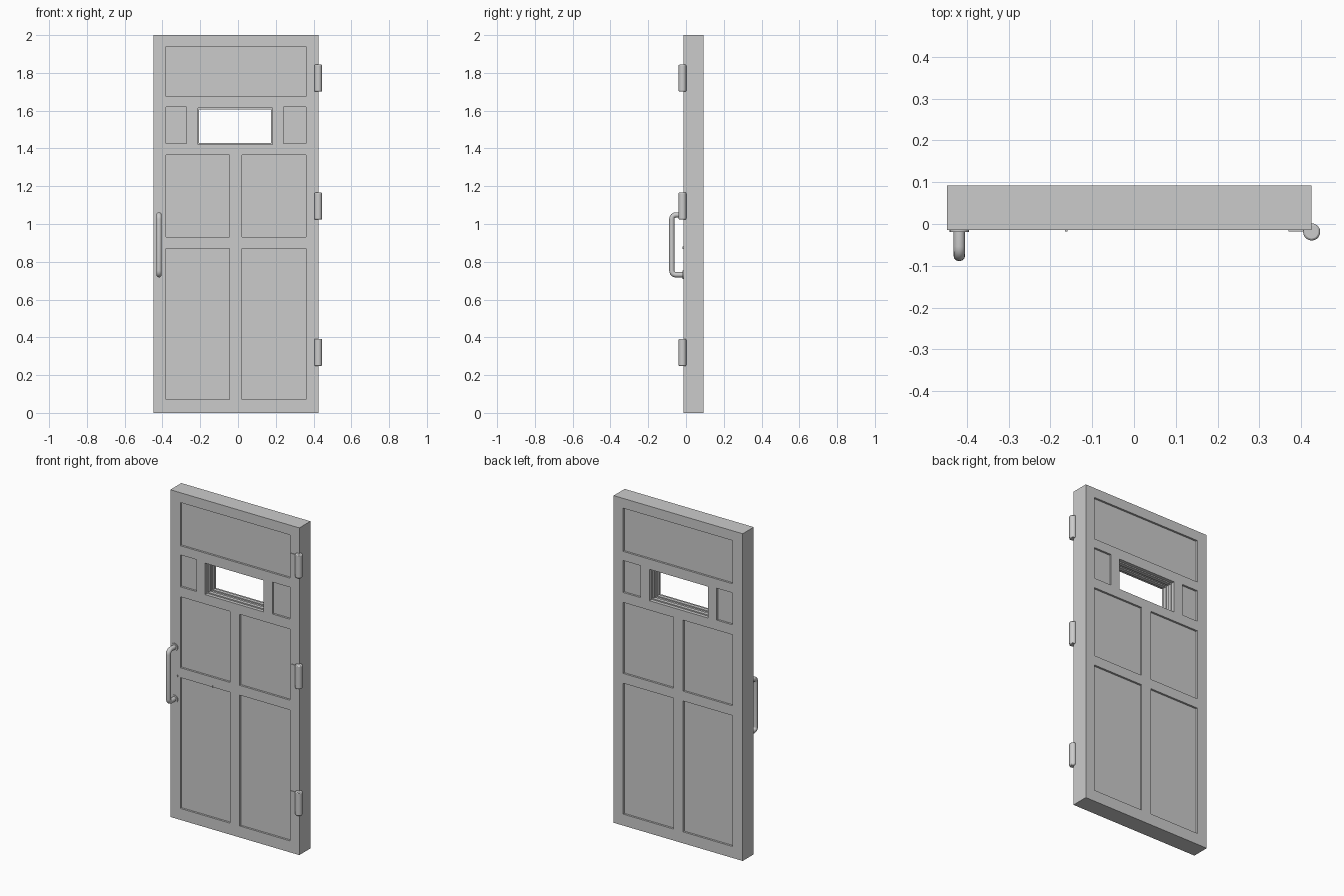
import bpy, bmesh, math
from mathutils import Matrix, Vector

if "Cube" in bpy.data.objects:
    bpy.data.objects.remove(bpy.data.objects["Cube"])

FRONT, BACK = -0.0145, 0.092
LEFT, RIGHT = -0.448, 0.425
MID = (LEFT + RIGHT) / 2
DEPTH = 0.012


def boxes(name, items, bevel=0):
    """One object from boxes given as (x0, x1, y0, y1, z0, z1)."""
    bm = bmesh.new()
    for x0, x1, y0, y1, z0, z1 in items:
        m = Matrix.Translation(((x0 + x1) / 2, (y0 + y1) / 2, (z0 + z1) / 2))
        m = m @ Matrix.Diagonal((x1 - x0, y1 - y0, z1 - z0, 1))
        bmesh.ops.create_cube(bm, size=1, matrix=m)
    return finish(name, bm, bevel)


def finish(name, bm, bevel=0, smooth=False):
    me = bpy.data.meshes.new(name)
    bm.to_mesh(me)
    bm.free()
    ob = bpy.data.objects.new(name, me)
    bpy.context.collection.objects.link(ob)
    if bevel:
        b = ob.modifiers.new("bevel", 'BEVEL')
        b.width, b.segments, b.limit_method = bevel, 2, 'ANGLE'
    if smooth:
        smooth_shade(ob)
    return ob


def smooth_shade(ob):
    bpy.ops.object.select_all(action='DESELECT')
    ob.select_set(True)
    bpy.context.view_layer.objects.active = ob
    bpy.ops.object.shade_smooth_by_angle(angle=math.radians(40))


def cylinder(name, r, length, matrix, bevel=0, sides=20):
    bm = bmesh.new()
    bmesh.ops.create_cone(bm, cap_ends=True, segments=sides, radius1=r,
                          radius2=r, depth=length, matrix=matrix)
    return finish(name, bm, bevel, True)


# Door slab with window opening and recessed panels on both faces
door = boxes("door_slab", [(LEFT, RIGHT, FRONT, BACK, 0, 2)])
px0, px1 = LEFT + 0.068, RIGHT - 0.064
W = (-0.213, 0.183, 1.422, 1.614)
panels = [(px0, px1, 1.676, 1.94),
          (px0, -0.272, 1.425, 1.62), (0.242, px1, 1.425, 1.62)]
for z0, z1 in ((0.93, 1.364), (0.07, 0.87)):
    panels += [(px0, MID - 0.033, z0, z1), (MID + 0.033, px1, z0, z1)]
cuts = [(W[0], W[1], FRONT - 0.1, BACK + 0.1, W[2], W[3])]
for x0, x1, z0, z1 in panels:
    cuts.append((x0, x1, FRONT - 0.05, FRONT + DEPTH, z0, z1))
    cuts.append((x0, x1, BACK - DEPTH, BACK + 0.05, z0, z1))
cutter = boxes("panel_cutter", cuts)
cutter.hide_render = True
mod = door.modifiers.new("cut", 'BOOLEAN')
mod.operation, mod.solver, mod.object = 'DIFFERENCE', 'EXACT', cutter
bpy.context.view_layer.objects.active = door
bpy.ops.object.modifier_apply(modifier=mod.name)
bpy.data.objects.remove(cutter)

# Stepped lining inside the window: two narrow lips with a slot between
lips = []
t = 0.007
for y0, y1 in ((0.006, 0.028), (0.049, 0.071)):
    lips += [(W[0], W[0] + t, y0, y1, W[2], W[3]),
             (W[1] - t, W[1], y0, y1, W[2], W[3]),
             (W[0] + t, W[1] - t, y0, y1, W[2], W[2] + t),
             (W[0] + t, W[1] - t, y0, y1, W[3] - t, W[3])]
boxes("window_lining", lips)

# Hinges: leaf plate and rounded barrel
for i, z in enumerate((0.32, 1.095, 1.772)):
    boxes(f"hinge_leaf_{i}", [(0.37, 0.425, FRONT - 0.004, FRONT + 0.002, z - 0.06, z + 0.06)])
    cylinder(f"hinge_barrel_{i}", 0.0205, 0.143,
             Matrix.Translation((0.425, -0.019, z)), bevel=0.005)

# Pull handle: bent tube with rounded corners
HX, HY, Z0, Z1, R = -0.418, -0.075, 0.731, 1.048, 0.022
path = [(FRONT, Z0)]
for cz, a0 in ((Z0 + R, -90), (Z1 - R, -180)):
    for k in range(7):
        a = math.radians(a0 - 15 * k)
        path.append((HY + R + R * math.cos(a), cz + R * math.sin(a)))
path.append((FRONT, Z1))
cu = bpy.data.curves.new("tube", 'CURVE')
cu.dimensions, cu.bevel_depth, cu.bevel_resolution = '3D', 0.014, 4
sp = cu.splines.new('POLY')
sp.points.add(len(path) - 1)
for p, (y, z) in zip(sp.points, path):
    p.co = (HX, y, z, 1)
tube = bpy.data.objects.new("tube", cu)
bpy.context.collection.objects.link(tube)
me = bpy.data.meshes.new_from_object(tube.evaluated_get(bpy.context.evaluated_depsgraph_get()))
bpy.data.objects.remove(tube)
handle = bpy.data.objects.new("pull_handle", me)
bpy.context.collection.objects.link(handle)
smooth_shade(handle)

# Round mounting plates of the handle
for n, z in (("lower", Z0), ("upper", Z1)):
    m = Matrix.Translation((HX, FRONT - 0.002, z)) @ Matrix.Rotation(math.pi / 2, 4, 'X')
    cylinder(f"handle_plate_{n}", 0.023, 0.006, m)

# Tiny latch pegs on the lock rail
boxes("latch_pegs", [(x - 0.003, x + 0.003, FRONT - 0.003, FRONT + DEPTH, 0.868, 0.88)
                     for x in (-0.4, -0.162)])
